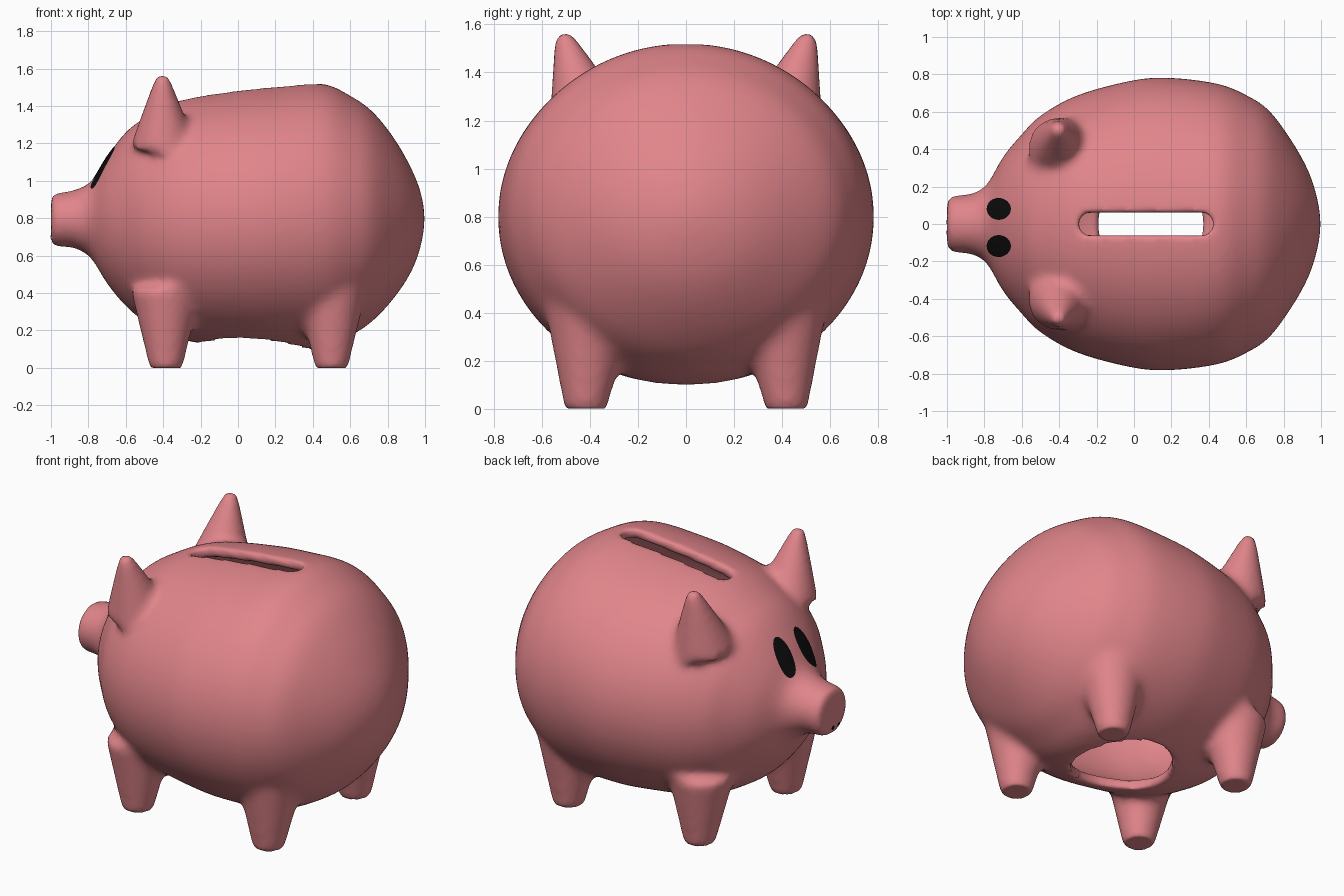
import bpy, bmesh, math
from mathutils import Vector, Matrix
from mathutils.bvhtree import BVHTree

if "Cube" in bpy.data.objects:
    bpy.data.objects.remove(bpy.data.objects["Cube"])


def material(name, rgb):
    m = bpy.data.materials.new(name)
    m.diffuse_color = (*rgb, 1)
    m.use_nodes = True
    m.node_tree.nodes["Principled BSDF"].inputs["Base Color"].default_value = m.diffuse_color
    return m


PINK = material("pink", (0.75, 0.235, 0.255))
PALE = material("pale pink", (0.75, 0.39, 0.39))
BLACK = material("black", (0.004, 0.004, 0.004))

# Body stations along x: x, half width, top z, bottom z
ROWS = [(-1.0, .13, .92, .66), (-.98, .152, .935, .645), (-.9, .157, .945, .645),
        (-.84, .172, .965, .625), (-.78, .22, 1.0, .58), (-.7, .36, 1.13, .45),
        (-.6, .48, 1.26, .33), (-.5, .58, 1.335, .25), (-.3, .69, 1.435, .15),
        (0, .77, 1.485, .11), (.2, .782, 1.505, .095), (.45, .75, 1.52, .105),
        (.6, .69, 1.455, .17), (.72, .61, 1.37, .25), (.84, .45, 1.22, .38),
        (.93, .29, 1.06, .52), (.98, .14, .93, .66), (1.0, .01, .81, .79)]


def spline(rows, steps=5):
    """Smooth curve through the stations."""
    pts = [Vector(r) for r in rows]
    out = []
    for i in range(len(pts) - 1):
        a, b, c, d = pts[max(i - 1, 0)], pts[i], pts[i + 1], pts[min(i + 2, len(pts) - 1)]
        for s in range(steps):
            t = s / steps
            out.append(b + (c - a) * (t / 2) + (a * 2 - b * 5 + c * 4 - d) * (t * t / 2)
                       + (b * 3 - a - c * 3 + d) * (t ** 3 / 2))
    return out + [pts[-1]]


def loft(bm, rows, n=64):
    rings = []
    for x, h, top, bot in rows:
        mid, r = (top + bot) / 2, (top - bot) / 2
        rings.append([bm.verts.new((x, h * math.cos(2 * math.pi * k / n),
                                    mid + r * math.sin(2 * math.pi * k / n))) for k in range(n)])
    for a, b in zip(rings, rings[1:]):
        for k in range(n):
            bm.faces.new((a[k], a[(k + 1) % n], b[(k + 1) % n], b[k]))
    bm.faces.new(rings[0])
    bm.faces.new(rings[-1])


def limb(bm, p, q, r0, r1):
    """Tapered round limb from p to q."""
    p, q = Vector(p), Vector(q)
    d = q - p
    mat = Matrix.Translation((p + q) / 2) @ d.to_track_quat('Z', 'Y').to_matrix().to_4x4()
    bmesh.ops.create_cone(bm, cap_ends=True, segments=32, radius1=r0, radius2=r1,
                          depth=d.length, matrix=mat)


def prism(bm, outline, z0, z1):
    f = bm.faces.new([bm.verts.new((x, y, z0)) for x, y in outline])
    ext = bmesh.ops.extrude_face_region(bm, geom=[f])
    bmesh.ops.translate(bm, vec=(0, 0, z1 - z0),
                        verts=[g for g in ext["geom"] if isinstance(g, bmesh.types.BMVert)])


def finish(bm, name, recalc=True):
    if recalc:
        bmesh.ops.recalc_face_normals(bm, faces=bm.faces[:])
    me = bpy.data.meshes.new(name)
    bm.to_mesh(me)
    bm.free()
    ob = bpy.data.objects.new(name, me)
    bpy.context.collection.objects.link(ob)
    return ob


def apply(ob, kind, **settings):
    mod = ob.modifiers.new(kind, kind)
    for k, v in settings.items():
        setattr(mod, k, v)
    bpy.context.view_layer.objects.active = ob
    bpy.ops.object.modifier_apply(modifier=mod.name)


# Body with snout, four legs and two ears, fused into one soft form
bm = bmesh.new()
loft(bm, spline(ROWS))
for s in (-1, 1):
    for x in (-.385, .5):
        limb(bm, (x, s * .42, -.02), (x, s * .40, .42), .085, .19)
    limb(bm, (-.4, s * .405, 1.19), (-.405, s * .515, 1.57), .175, .035)
body = finish(bm, "pig_body")
apply(body, 'REMESH', mode='VOXEL', voxel_size=.022)
apply(body, 'SMOOTH', factor=.5, iterations=9)

# Cutters: hollow inside, coin slot, round hole underneath
bm = bmesh.new()
loft(bm, [(.1 + (x - .1) * .93, max(h - .06, .01), max(t - .06, .805), min(b + .06, .795))
          for x, h, t, b in spline(ROWS) if x > -.74])
cavity = finish(bm, "cavity_cutter")

bm = bmesh.new()
slot_line = []
for k in range(24):
    a = 2 * math.pi * (k + .5) / 24
    cx = .37 if math.cos(a) > 0 else -.24
    slot_line.append((cx + .055 * math.cos(a), .06 * math.sin(a)))
prism(bm, slot_line, 1.2, 1.8)
slot = finish(bm, "slot_cutter")

bm = bmesh.new()
prism(bm, [(.09 + .28 * math.cos(2 * math.pi * k / 48), .28 * math.sin(2 * math.pi * k / 48))
           for k in range(48)], -.2, .4)
hole = finish(bm, "hole_cutter")

for cutter in (cavity, slot, hole):
    cutter.hide_render = True
    apply(body, 'BOOLEAN', operation='DIFFERENCE', solver='EXACT', object=cutter)
    bpy.data.objects.remove(cutter)

# Soften the cut rims
apply(body, 'REMESH', mode='VOXEL', voxel_size=.018)
apply(body, 'SMOOTH', factor=.5, iterations=4)

# Pale snout tip, cut cleanly round the snout
SNOUT_X = -.917
bm = bmesh.new()
bm.from_mesh(body.data)
for v in bm.verts:
    v.co.z = max(v.co.z, 0)
    v.co.x = max(v.co.x, -1)
bmesh.ops.bisect_plane(bm, geom=bm.verts[:] + bm.edges[:] + bm.faces[:],
                       plane_co=(SNOUT_X, 0, 0), plane_no=(1, 0, 0))
for f in bm.faces:
    f.smooth = True
    f.material_index = int(f.calc_center_median().x < SNOUT_X)
surface = BVHTree.FromBMesh(bm)
bm.to_mesh(body.data)
bm.free()
body.data.materials.clear()
body.data.materials.append(PINK)
body.data.materials.append(PALE)


def plate(name, origin, u, v, direction, lift=.004, rings=6, n=32):
    """Thin elliptical patch projected on to the body."""
    origin, u, v, direction = map(Vector, (origin, u, v, direction))
    bm = bmesh.new()

    def spot(r, a):
        o = origin + u * (r * math.cos(a)) + v * (r * math.sin(a))
        hit, normal, _, _ = surface.ray_cast(o, direction)
        return bm.verts.new(hit + normal * lift)

    centre = spot(0, 0)
    loops = [[spot((i + 1) / rings, 2 * math.pi * k / n) for k in range(n)] for i in range(rings)]
    for k in range(n):
        j = (k + 1) % n
        bm.faces.new((centre, loops[0][k], loops[0][j]))
        for a, b in zip(loops, loops[1:]):
            bm.faces.new((a[k], b[k], b[j], a[j]))
    for f in bm.faces:
        f.smooth = True
    finish(bm, name, recalc=False).data.materials.append(BLACK)


# Eyes and tiny nostrils
for side, y in (("left", .08), ("right", -.117)):
    plate("eye_" + side, (-.72, y, 3), (.065, 0, 0), (0, .058, 0), (0, 0, -1))
for side, y in (("left", .01), ("right", -.046)):
    plate("nostril_" + side, (-2, y, .7), (0, 0, .013), (0, .013, 0), (1, 0, 0), rings=2, n=16)
